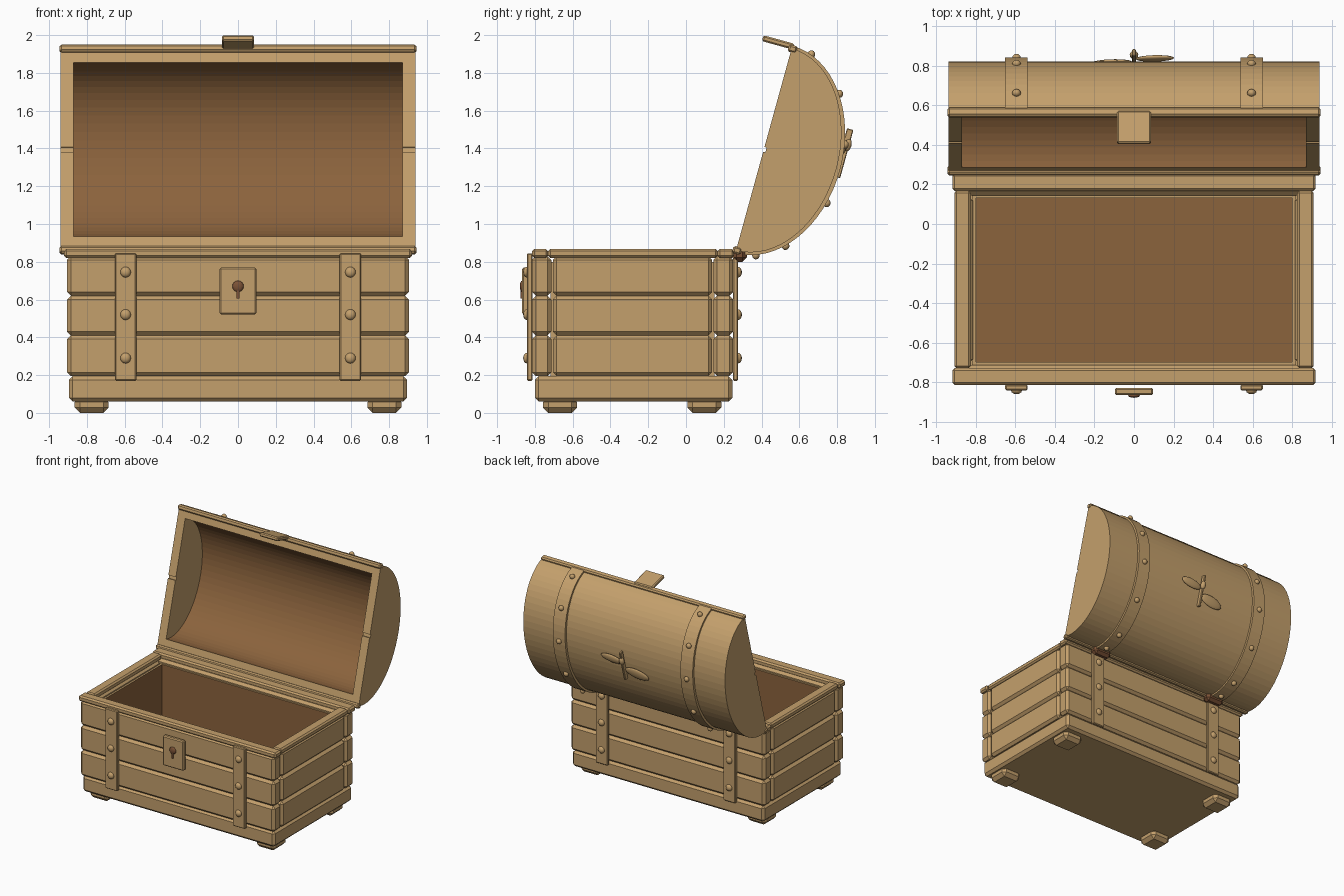
import bpy, bmesh, math
from mathutils import Matrix, Vector

if "Cube" in bpy.data.objects:
    bpy.data.objects.remove(bpy.data.objects["Cube"])


def material(name, rgb):
    m = bpy.data.materials.new(name)
    m.diffuse_color = (*rgb, 1)
    m.use_nodes = True
    m.node_tree.nodes["Principled BSDF"].inputs["Base Color"].default_value = m.diffuse_color
    return m


TAN = material("tan wood", (0.55, 0.35, 0.15))
BROWN = material("brown lining", (0.26, 0.125, 0.046))
RUST = material("rust brown", (0.20, 0.085, 0.037))

# Lid frame: x across, y out of the opening plane, z along the opening
LID = Matrix.Translation((0, 0.412, 1.395)) @ Matrix.Rotation(math.radians(-15.4), 4, 'X')
WORLD = Matrix.Identity(4)


def finish(name, bm, mats, frame=WORLD, smooth=False):
    bmesh.ops.recalc_face_normals(bm, faces=bm.faces)
    for f in bm.faces:
        f.smooth = smooth
    me = bpy.data.meshes.new(name)
    bm.to_mesh(me)
    bm.free()
    me.transform(frame)
    for m in mats:
        me.materials.append(m)
    ob = bpy.data.objects.new(name, me)
    bpy.context.collection.objects.link(ob)
    return ob


def box(name, lo, hi, mat=TAN, bevel=0.0, frame=WORLD):
    lo, hi = Vector(lo), Vector(hi)
    bm = bmesh.new()
    bmesh.ops.create_cube(bm, size=1)
    for v in bm.verts:
        v.co = (lo + hi) / 2 + v.co * (hi - lo)
    if bevel:
        bmesh.ops.bevel(bm, geom=bm.edges[:], offset=bevel, segments=1,
                        profile=0.5, affect='EDGES')
    return finish(name, bm, [mat], frame)


def prism(name, pts, x0, x1, mats=(TAN,), frame=WORLD, rule=None):
    """Extrude a (y, z) outline along x."""
    bm = bmesh.new()
    face = bm.faces.new([bm.verts.new((x0, y, z)) for y, z in pts])
    out = bmesh.ops.extrude_face_region(bm, geom=[face])
    new = [g for g in out["geom"] if isinstance(g, bmesh.types.BMVert)]
    bmesh.ops.translate(bm, verts=new, vec=(x1 - x0, 0, 0))
    if rule:
        for f in bm.faces:
            f.material_index = rule(f)
    return finish(name, bm, mats, frame)


def ball(name, loc, scale, mat=TAN, frame=WORLD, turn=0.0, seg=12):
    bm = bmesh.new()
    m = (Matrix.Translation(loc) @ Matrix.Rotation(turn, 4, 'Y')
         @ Matrix.Diagonal((*scale, 1)))
    bmesh.ops.create_uvsphere(bm, u_segments=seg, v_segments=8, radius=1, matrix=m)
    return finish(name, bm, [mat], frame, smooth=True)


def arc(depth, half, n=32):
    """Half ellipse from the hinge side up to the clasp side."""
    return [(depth * math.cos(t), half * math.sin(t))
            for t in (math.pi * (i / n - 0.5) for i in range(n + 1))]


# Base slab and feet
box("base", (-0.895, -0.80, 0.06), (0.895, 0.245, 0.195), bevel=0.02)
for sx in (-1, 1):
    for y in (-0.667, 0.097):
        box("foot", (sx * 0.775 - 0.09, y - 0.09, 0.0),
            (sx * 0.775 + 0.09, y + 0.09, 0.085), bevel=0.028)

# Three rows of bevelled planks
for z0, z1 in ((0.195, 0.41), (0.41, 0.62), (0.62, 0.83)):
    box("front_plank", (-0.905, -0.815, z0), (0.905, -0.713, z1), bevel=0.02)
    box("back_plank", (-0.905, 0.145, z0), (0.905, 0.25, z1), bevel=0.02)
    for sx in (-1, 1):
        xs = sorted((sx * 0.815, sx * 0.905))
        box("side_plank", (xs[0], -0.705, z0), (xs[1], 0.138, z1), bevel=0.02)

# Inner lining: tan outside and top edge, brown toward the inside
bm = bmesh.new()
bmesh.ops.create_cube(bm, size=1)
mid = Vector((0, -0.283, 0.495))
for v in bm.verts:
    v.co = mid + v.co * Vector((1.64, 0.87, 0.61))
bm.normal_update()
top = max(bm.faces, key=lambda f: f.normal.z)
bmesh.ops.inset_region(bm, faces=[top], thickness=0.028)
out = bmesh.ops.extrude_face_region(bm, geom=[top])
bmesh.ops.translate(bm, vec=(0, 0, -0.59),
                    verts=[g for g in out["geom"] if isinstance(g, bmesh.types.BMVert)])
bmesh.ops.delete(bm, geom=[top], context='FACES_ONLY')
bmesh.ops.recalc_face_normals(bm, faces=bm.faces)
for f in bm.faces:
    c = f.calc_center_median()
    side = abs(f.normal.z) < 0.5 and f.normal.dot(c - mid) < 0
    floor = f.normal.z > 0.5 and c.z < 0.4
    f.material_index = int(side or floor)
finish("inner_lining", bm, [TAN, BROWN])

# Top rim boards
box("front_rim", (-0.92, -0.815, 0.82), (0.92, -0.73, 0.868), bevel=0.012)
box("back_rim", (-0.92, 0.168, 0.82), (0.92, 0.255, 0.868), bevel=0.012)
for sx in (-1, 1):
    xs = sorted((sx * 0.825, sx * 0.91))
    box("side_rim", (xs[0], -0.73, 0.82), (xs[1], 0.168, 0.868), bevel=0.012)

# Upright straps with studs, and hinges
for sx in (-1, 1):
    x = sx * 0.595
    box("front_strap", (x - 0.057, -0.842, 0.17), (x + 0.057, -0.813, 0.845), bevel=0.006)
    box("back_strap", (x - 0.057, 0.248, 0.17), (x + 0.057, 0.276, 0.83), bevel=0.006)
    for z in (0.29, 0.52, 0.745):
        ball("front_stud", (x, -0.842, z), (0.028, 0.02, 0.028))
        ball("back_stud", (x, 0.276, z), (0.028, 0.02, 0.028))
    hx = sx * 0.583
    box("hinge", (hx - 0.082, 0.245, 0.80), (hx + 0.082, 0.322, 0.878), RUST, bevel=0.022)

# Lock plate and keyhole
box("lock_plate", (-0.097, -0.867, 0.52), (0.097, -0.83, 0.77), bevel=0.008)
ball("keyhole", (0, -0.868, 0.67), (0.03, 0.012, 0.03), RUST)
box("keyhole_slot", (-0.008, -0.876, 0.605), (0.008, -0.866, 0.65), RUST)

# Lid shell: arched outside, brown hollow inside
A, D = 0.555, 0.398
outer, inner = arc(D, A), arc(0.345, 0.477)


def hollow(f):
    c = f.calc_center_median()
    r = math.hypot(c.y / D, c.z / A)
    return int(abs(c.x) < 0.1 and r < 0.9 and c.y > 0.001)


prism("lid_shell", outer + inner[::-1], -0.87, 0.87, (TAN, BROWN), LID, hollow)

# Lid end panels with a small notch in the middle of the edge
notch = [(0.0, 0.013), (0.012, 0.013), (0.012, -0.013), (0.0, -0.013)]
for sx in (-1, 1):
    prism("lid_end", outer + notch, sx * 0.87, sx * 0.94, frame=LID)

# Lid edge bars and clasp
for s in (-1, 1):
    box("lid_edge_bar", (-0.945, -0.018, s * 0.553 - 0.02),
        (0.945, 0.03, s * 0.553 + 0.02), bevel=0.01, frame=LID)
box("clasp", (-0.086, -0.162, 0.55), (0.086, 0.008, 0.582), bevel=0.008, frame=LID)

# Lid straps with studs
for sx in (-1, 1):
    x = sx * 0.595
    band = arc(D + 0.02, A + 0.014) + arc(D - 0.02, A - 0.02)[::-1]
    prism("lid_strap", band, x - 0.057, x + 0.057, frame=LID)
    for deg in (75, 43, 14, -19, -54, -75):
        t = math.radians(deg)
        ball("lid_stud", (x, (D + 0.022) * math.cos(t), (A + 0.016) * math.sin(t)),
             (0.022, 0.02, 0.022), frame=LID)

# Leaf ornament on the back of the lid
ball("leaf", (0.105, 0.408, 0.125), (0.1, 0.014, 0.036), frame=LID, turn=-0.1, seg=16)
ball("leaf", (-0.115, 0.408, 0.04), (0.11, 0.014, 0.045), frame=LID, turn=-0.15, seg=16)
box("leaf_stem", (-0.009, 0.395, -0.04), (0.009, 0.43, 0.225), bevel=0.004, frame=LID)
ball("leaf_bud", (0, 0.422, 0.14), (0.022, 0.02, 0.035), frame=LID)
